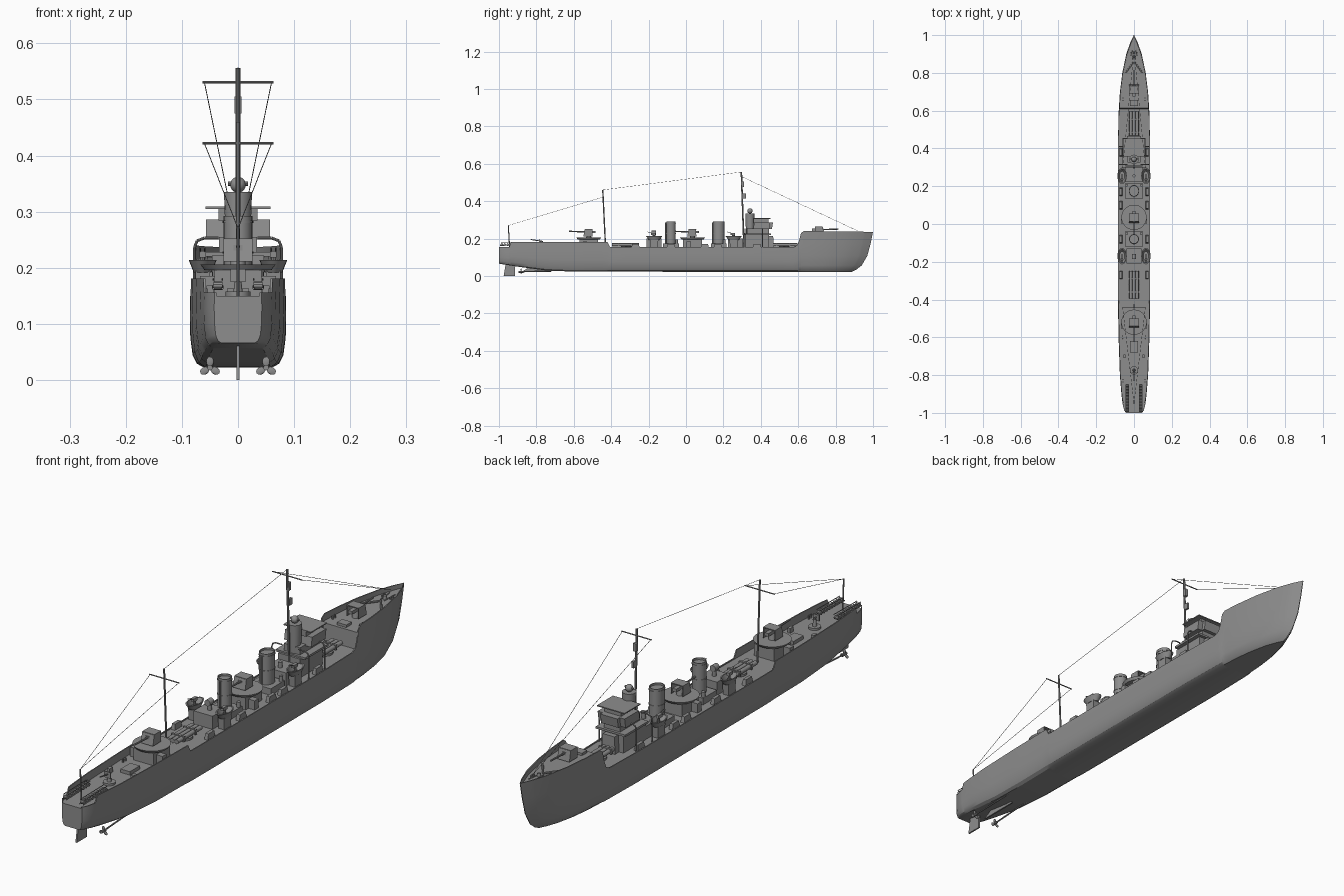
import bpy, bmesh, math
from mathutils import Vector, Matrix

if "Cube" in bpy.data.objects:
    bpy.data.objects.remove(bpy.data.objects["Cube"])

grey = bpy.data.materials.new("naval_grey")
grey.use_nodes = True
COLOUR = (0.27, 0.27, 0.27, 1)
grey.diffuse_color = COLOUR
grey.node_tree.nodes["Principled BSDF"].inputs["Base Color"].default_value = COLOUR


def finish(name, bm, smooth=True):
    bmesh.ops.recalc_face_normals(bm, faces=bm.faces)
    mesh = bpy.data.meshes.new(name)
    bm.to_mesh(mesh)
    bm.free()
    mesh.materials.append(grey)
    obj = bpy.data.objects.new(name, mesh)
    bpy.context.collection.objects.link(obj)
    if smooth:
        bpy.ops.object.select_all(action="DESELECT")
        obj.select_set(True)
        bpy.context.view_layer.objects.active = obj
        bpy.ops.object.shade_smooth_by_angle(angle=math.radians(32))
    return obj


def box(name, x, y, z0, z1, w, d, top=1.0, top_y=None, shift=0):
    """Box of half width w and half depth d, with a scaled and shifted top."""
    bm = bmesh.new()
    for v in bmesh.ops.create_cube(bm, size=2)["verts"]:
        up = v.co.z > 0
        sx = top if up else 1
        sy = (top if top_y is None else top_y) if up else 1
        v.co = (x + v.co.x * w * sx, y + v.co.y * d * sy + (shift if up else 0), z1 if up else z0)
    return finish(name, bm, False)


def cone(name, x, y, z0, z1, r0, r1=None, sides=20, stretch=1.0):
    bm = bmesh.new()
    bmesh.ops.create_cone(bm, cap_ends=True, segments=sides, radius1=r0,
                          radius2=r0 if r1 is None else r1, depth=z1 - z0)
    for v in bm.verts:
        v.co = (x + v.co.x, y + v.co.y * stretch, v.co.z + (z0 + z1) / 2)
    return finish(name, bm)


def rod(name, p, q, r, sides=8):
    p, q = Vector(p), Vector(q)
    bm = bmesh.new()
    bmesh.ops.create_cone(bm, cap_ends=True, segments=sides, radius1=r, radius2=r, depth=(q - p).length)
    turn = (q - p).to_track_quat("Z", "Y").to_matrix().to_4x4()
    bm.transform(Matrix.Translation((p + q) / 2) @ turn)
    return finish(name, bm)


def dish(name, x, y, z0, z1, r0, r1, stretch=1.0, wall=0.004, sides=20):
    """Open tub with a thin wall."""
    bm = bmesh.new()
    rings = []
    for r, z in ((r0, z0), (r1, z1), (r1 - wall, z1), (r0 - wall / 2, z0 + wall)):
        rings.append([bm.verts.new((x + r * math.cos(a), y + r * stretch * math.sin(a), z))
                      for a in (2 * math.pi * i / sides for i in range(sides))])
    for a, b in zip(rings, rings[1:]):
        for i in range(sides):
            bm.faces.new((a[i], a[i - 1], b[i - 1], b[i]))
    bm.faces.new(rings[0])
    bm.faces.new(rings[-1])
    return finish(name, bm)


def lookup(table, y):
    for (a, u), (b, v) in zip(table, table[1:]):
        if y <= b:
            return u + (v - u) * max(0, y - a) / (b - a)
    return table[-1][1]


# Hull: lofted sections with bulwarks, deck, stepped forecastle and curved stem
BEAM = [(-1, .042), (-.985, .052), (-.95, .06), (-.9, .066), (-.8, .074), (-.6, .081), (-.35, .085),
        (.4, .085), (.6, .08), (.7, .074), (.8, .062), (.9, .041), (.96, .02), (1, .001)]
KEEL = [(-1, .066), (-.9, .05), (-.75, .03), (-.6, .023), (1, .022)]
TOP = [(-.945, .156), (-.935, .181), (-.42, .181), (-.405, .154), (.575, .154), (.595, .165),
       (.605, .19), (.615, .23), (.63, .24), (1, .236)]
DECK = [(-1, .15), (.61, .15), (.613, .214), (1, .22)]
STEM = [(.022, .885), (.04, .925), (.08, .96), (.14, .98), (.236, 1)]
LEVELS = [(0, 0), (0, .72), (.05, .86), (.16, .95), (.4, 1), (.7, 1.01), (1, 1)]
ends = {p[0] for t in (BEAM, KEEL, TOP, DECK) for p in t}
stations = sorted(ends | {i / 20 for i in range(-20, 21)})


def section(y):
    b, keel, top, deck = (lookup(t, y) for t in (BEAM, KEEL, TOP, DECK))
    pts = [(b * f, keel + (top - keel) * h) for h, f in LEVELS]
    inner = max(b - .004, b * .3)
    pts += [(inner, top), (inner, deck), (0, deck)]
    out = []
    for x, z in pts:
        reach = (lookup(STEM, z) - .62) / .38
        out.append((x, y if y < .62 else .62 + (y - .62) * reach, z))
    return out


bm = bmesh.new()
for side in (1, -1):
    rows = [[bm.verts.new((side * x, y, z)) for x, y, z in section(s)] for s in stations]
    for a, b in zip(rows, rows[1:]):
        for i in range(len(a) - 1):
            bm.faces.new((a[i], a[i + 1], b[i + 1], b[i]))
    bm.faces.new(rows[0])
bmesh.ops.remove_doubles(bm, verts=bm.verts, dist=.0003)
finish("hull", bm)

# Rudder, shafts and propellers
box("rudder", 0, -.945, 0, .062, .003, .03, 1, .85, .006)
box("skeg", 0, -.8, .022, .045, .003, .08, 1, .7, .015)
for s in (1, -1):
    rod("propeller_shaft", (s * .05, -.89, .022), (s * .045, -.68, .03), .003)
    rod("propeller_hub", (s * .05, -.895, .022), (s * .05, -.87, .022), .005)
    for k in range(3):
        a = math.radians(90 + 120 * k)
        c = Vector((s * .05 + .011 * math.cos(a), -.882, .022 + .011 * math.sin(a)))
        bm = bmesh.new()
        bmesh.ops.create_uvsphere(bm, u_segments=10, v_segments=6, radius=.009)
        bm.transform(Matrix.Translation(c) @ Matrix.Rotation(-a, 4, "Y") @ Matrix.Diagonal((1, .2, .75, 1)))
        finish("propeller_blade", bm)


# Main guns with open-backed shields; way is the direction of the barrel
def gun(y, z, way):
    cone("gun_pedestal", 0, y, z, z + .025, .014, .01)
    for s in (1, -1):
        box("gun_shield_side", s * .024, y + way * .004, z + .006, z + .045, .0015, .024, 1, .8, way * -.004)
    box("gun_shield_front", 0, y + way * .027, z + .006, z + .045, .0255, .002, 1, 1, way * -.008)
    box("gun_shield_roof", 0, y, z + .044, z + .047, .0255, .02)
    box("gun_breech", 0, y - way * .005, z + .024, z + .036, .008, .03)
    rod("gun_barrel", (0, y, z + .03), (0, y + way * .105, z + .034), .0035)


gun(.71, .217, 1)
for y in (.035, -.52):
    box("gun_house", 0, y, .15, .196, .042, .05)
    for s in (1, -1):
        box("gun_house_wing", s * .05, y - .02, .15, .185, .018, .012)
    cone("gun_platform", 0, y, .196, .206, .06, .067, 28)
    gun(y, .205, -1)

# Torpedo tubes
for y in (.525, -.32):
    cone("torpedo_mount", 0, y, .15, .158, .028)
    for x in (-.017, 0, .017):
        rod("torpedo_tube", (x, y - .075, .167), (x, y + .07, .167), .0085, 12)
    for k in (-.04, .03):
        box("torpedo_band", 0, y + k, .157, .177, .027, .004)

# Funnels
for y, r, stretch in ((-.08, .025, 1), (.175, .026, 1.15)):
    box("funnel_house", 0, y, .15, .175, .045, .042)
    dish("funnel", 0, y, .17, .292, r, r, stretch, .003, 24)
    for z in (.225, .28):
        cone("funnel_band", 0, y, z, z + .004, r + .0015, None, 24, stretch)
    rod("steam_pipe", (0, y - r * stretch - .003, .17), (0, y - r * stretch - .003, .285), .003)
    cone("funnel_cap", 0, y, .27, .274, r - .002, None, 24, stretch)
    for s in (1, -1):
        cone("vent_trunk", s * .038, y + .03, .175, .195, .007)

# Light gun tubs on sponsons
box("aft_tub_house", 0, -.17, .15, .2, .04, .04)
box("forward_tub_house", 0, .265, .15, .2, .045, .04)
for y in (-.17, .255):
    for s in (1, -1):
        x = s * .063
        dish("gun_tub", x, y, .192, .214, .016, .025, 1.75)
        box("tub_support", x, y, .15, .194, .012, .02, 1.1)
        cone("light_gun_post", x, y, .194, .222, .006, .004, 10)
        box("light_gun_body", x, y - .004, .218, .23, .006, .012)
        for k in (-.004, .004):
            rod("light_gun_barrel", (x + k, y, .225), (x + k, y - .036, .236), .0015, 6)
    cone("searchlight_post", 0, y, .2, .22, .008)
rod("searchlight", (0, -.16, .23), (0, -.185, .23), .012, 14)

# Deck-edge lockers and braces amidships
for y in (-.27, -.08, .1, .17, .38):
    for s in (1, -1):
        box("deck_locker", s * .07, y, .15, .172, .008, .022, .8)

# Bridge superstructure
box("bridge_base", 0, .375, .15, .222, .046, .068)
box("bridge_front", 0, .45, .15, .215, .028, .018, .9)
box("bridge_deck", 0, .385, .22, .228, .062, .07)
box("bridge_middle", 0, .385, .228, .255, .034, .06)
box("wheelhouse", 0, .402, .25, .286, .057, .043, 1, 1, .006)
box("wheelhouse_front", 0, .445, .25, .286, .036, .014, 1, 1, .006)
box("bridge_roof", 0, .405, .305, .309, .058, .048)
box("bridge_upper", 0, .4, .284, .306, .035, .04)
cone("director_tower", 0, .342, .22, .335, .021, .025)
bm = bmesh.new()
bmesh.ops.create_uvsphere(bm, u_segments=16, v_segments=10, radius=.014)
bm.transform(Matrix.Translation((0, .342, .348)))
finish("director", bm)
rod("rangefinder", (-.018, .342, .35), (.018, .342, .35), .004)

# Curved boat davits beside the bridge
for s in (1, -1):
    for y in (.315, .41):
        path = [(s * .078, y, .15), (s * .078, y, .235), (s * .073, y, .248), (s * .06, y, .253), (s * .035, y, .253)]
        for p, q in zip(path, path[1:]):
            rod("davit", p, q, .0025)

# Masts, yards and rigging
main_top, aft_top, pole_top = (0, .296, .556), (0, -.445, .46), (0, -.95, .27)
rod("main_mast", (0, .31, .15), main_top, .0042)
rod("aft_mast", (0, -.43, .15), aft_top, .0035)
rod("stern_pole", (0, -.943, .15), pole_top, .0028)
box("mast_lantern", 0, .304, .475, .505, .0065, .007)
box("mast_lamp", 0, .312, .415, .44, .004, .009)
YARDS = ((.298, .531, (0, .92, .24)), (-.443, .422, pole_top))
for y, z, end in YARDS:
    rod("yard", (-.063, y, z), (.063, y, z), .0022)
    for s in (1, -1):
        rod("rigging_line", (s * .06, y, z), end, .0008, 5)
rod("aerial_line", main_top, aft_top, .0008, 5)

# Stern depth charge racks and small gun
for s in (1, -1):
    for x in (.028, .044):
        rod("rack_rail", (s * x, -.995, .163), (s * x, -.85, .168), .002)
        rod("rack_top_rail", (s * x, -.99, .178), (s * x, -.85, .18), .0015)
    for k in range(9):
        y = -.985 + .016 * k
        rod("depth_charge", (s * .028, y, .168), (s * .044, y, .168), .0072, 10)
    box("charge_thrower", s * .05, -.7, .15, .168, .006, .01)
cone("stern_gun_base", 0, -.775, .15, .158, .022)
cone("stern_gun_post", 0, -.775, .158, .185, .008, .005)
rod("stern_gun_barrel", (0, -.765, .185), (0, -.83, .195), .0025)
box("stern_gun_shield", 0, -.785, .175, .198, .013, .002)
box("stern_hatch", 0, -.65, .15, .163, .02, .03)

# Forecastle fittings
for s in (1, -1):
    rod("breakwater", (0, .86, .221), (s * .045, .8, .221), .004)
    for y, x in ((.9, .017), (.66, .058), (-.6, .06), (-.83, .058)):
        z = .214 if y > .6 else .15
        for k in (-.007, .007):
            cone("bollard", s * x, y + k, z, z + .013, .0035, None, 8)
    rod("anchor_chain", (s * .008, .87, .22), (s * .012, .93, .222), .002)
cone("capstan", 0, .885, .216, .232, .008, .006, 12)
box("forecastle_hatch", 0, .64, .213, .224, .02, .016)
